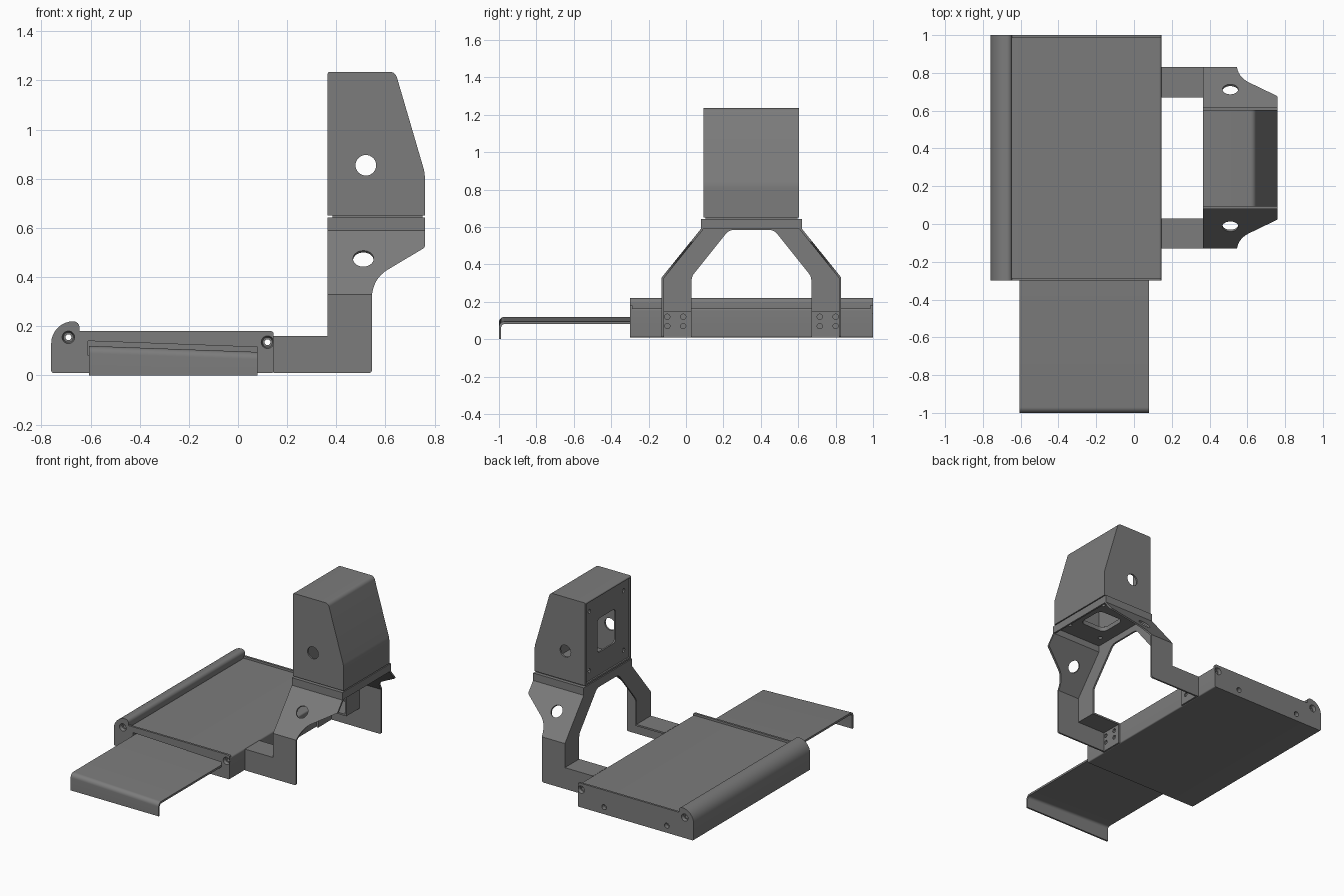
import bpy, bmesh, math
from mathutils import Vector

if "Cube" in bpy.data.objects:
    bpy.data.objects.remove(bpy.data.objects["Cube"], do_unlink=True)

grey = bpy.data.materials.new("mid grey metal")
grey.use_nodes = True
grey.diffuse_color = (0.2, 0.2, 0.2, 1)
grey.node_tree.nodes["Principled BSDF"].inputs["Base Color"].default_value = (0.2, 0.2, 0.2, 1)

MID = 0.35      # y of the bracket's mirror plane
T = 0.012       # sheet thickness
parts = []


def rounded(points):
    """Turn (a, b, radius) corners into an outline with arcs."""
    out = []
    n = len(points)
    for i, pt in enumerate(points):
        p = Vector((pt[0], pt[1], 0))
        r = pt[2] if len(pt) > 2 else 0
        if not r:
            out.append(p)
            continue
        prev, nxt = points[i - 1], points[(i + 1) % n]
        u = (Vector((prev[0], prev[1], 0)) - p).normalized()
        v = (Vector((nxt[0], nxt[1], 0)) - p).normalized()
        half = u.angle(v) / 2
        c = p + (u + v).normalized() * (r / math.sin(half))
        reach = r / math.tan(half)
        s, e = p + u * reach - c, p + v * reach - c
        for k in range(9):
            w = k / 8
            # even steps around the arc
            ang = s.angle(e)
            q = (s * math.sin((1 - w) * ang) + e * math.sin(w * ang)) / math.sin(ang)
            out.append(c + q)
    return out


def prism(name, axis, points, lo, hi, keep=True):
    """Extrude an outline along an axis from lo to hi."""
    place = {"x": lambda a, b, d: (d, a, b),
             "y": lambda a, b, d: (a, d, b),
             "z": lambda a, b, d: (a, b, d)}[axis]
    bm = bmesh.new()
    face = bm.faces.new([bm.verts.new(place(p.x, p.y, lo)) for p in rounded(points)])
    new = bmesh.ops.extrude_face_region(bm, geom=[face])["geom"]
    bmesh.ops.translate(bm, vec=place(0, 0, hi - lo),
                        verts=[g for g in new if isinstance(g, bmesh.types.BMVert)])
    bmesh.ops.recalc_face_normals(bm, faces=bm.faces)
    mesh = bpy.data.meshes.new(name)
    bm.to_mesh(mesh)
    bm.free()
    ob = bpy.data.objects.new(name, mesh)
    bpy.context.collection.objects.link(ob)
    mesh.materials.append(grey)
    if keep:
        parts.append(ob)
    return ob


def rect(a0, a1, b0, b1, r=0):
    return [(a0, b0, r), (a1, b0, r), (a1, b1, r), (a0, b1, r)]


def rod(centre, direction, r, length, r2=None):
    """Round cutter, or a cone when r2 is given."""
    bm = bmesh.new()
    bmesh.ops.create_cone(bm, cap_ends=True, segments=32, radius1=r,
                          radius2=r if r2 is None else r2, depth=length)
    mesh = bpy.data.meshes.new("cutter")
    bm.to_mesh(mesh)
    bm.free()
    mesh.materials.append(grey)
    ob = bpy.data.objects.new("cutter", mesh)
    ob.rotation_euler = Vector(direction).to_track_quat("Z", "Y").to_euler()
    ob.location = centre
    bpy.context.collection.objects.link(ob)
    return ob


def cut(ob, cutters, operation="DIFFERENCE"):
    bpy.context.view_layer.objects.active = ob
    for c in cutters:
        c.hide_render = True
        mod = ob.modifiers.new("cut", "BOOLEAN")
        mod.operation, mod.solver, mod.object = operation, "EXACT", c
        bpy.ops.object.modifier_apply(modifier=mod.name)
        bpy.data.objects.remove(c, do_unlink=True)


# Platform with a rolled edge, and raised end plates
def platform_outline(top):
    return [(-0.76, 0.01, 0.01), (0.145, 0.01, 0.008), (0.145, top, 0.012),
            (-0.645, top), (-0.645, 0.22, 0.025), (-0.76, 0.22, 0.09)]


def platform_cutters():
    slot = [(-0.61, 0.08), (0.08, 0.08), (0.08, 0.115), (-0.61, 0.14)]
    cutters = [prism("cutter", "y", slot, -0.4, -0.2, False)]
    for x, z in ((-0.69, 0.155), (0.12, 0.135)):
        cutters.append(rod((x, 0.35, z), (0, 1, 0), 0.012, 1.5))
        cutters.append(rod((x, -0.29, z), (0, 1, 0), 0.026, 0.024, 0.02))
        cutters.append(rod((x, 0.99, z), (0, -1, 0), 0.026, 0.024, 0.02))
    for x in (-0.06, -0.55):
        cutters.append(rod((x, 1, 0.06), (0, 1, 0), 0.018, 0.06))
    return cutters


for name, top, lo, hi in (("platform_body", 0.165, -0.285, 0.985),
                          ("platform_front_end", 0.18, -0.3, -0.285),
                          ("platform_back_end", 0.18, 0.985, 1.0)):
    cut(prism(name, "y", platform_outline(top), lo, hi), platform_cutters())

# Sliding tray: bent sheet, slightly tilted sideways
tray = prism("sliding_tray", "x",
             [(-1, 0), (-1, 0.12, 0.03), (-0.21, 0.12), (-0.21, 0.106),
              (-0.988, 0.106, 0.018), (-0.988, 0)], -0.607, 0.08)
for v in tray.data.vertices:
    if v.co.z > 0.05:
        v.co.z -= 0.036 * (v.co.x + 0.607)

# Bracket legs: folded outer sheet trimmed to the side outline
side_outline = [(0.145, 0.01), (0.545, 0.01, 0.012), (0.545, 0.392, 0.13),
                (0.76, 0.52, 0.012), (0.76, 0.643), (0.365, 0.643),
                (0.365, 0.16), (0.145, 0.16)]
fold = [(0.48, 0), (0.48, 0.33), (0.27, 0.59), (0.27, 0.643),
        (0.27 - T, 0.643), (0.27 - T, 0.586), (0.48 - T, 0.326), (0.48 - T, 0)]
for s, label in ((-1, "front"), (1, "back")):
    def across(d0, d1):
        return sorted((MID + s * d0, MID + s * d1))
    y0, y1 = across(0.32, 0.48)
    leg = prism(label + "_leg_sheet", "x", [(MID + s * d, z) for d, z in fold], 0.1, 0.8)
    cut(leg, [prism("cutter", "y", side_outline, -0.5, 1.5, False)], "INTERSECT")
    cut(leg, [rod((0.51, MID + s * 0.363, 0.475), (0, s * 0.26, 0.21), 0.042, 0.1)])
    # arm top and bolted end
    prism(label + "_arm_top", "z", rect(0.145, 0.377, y0, y1), 0.16 - T, 0.16)
    end = prism(label + "_arm_end", "x", rect(y0, y1, 0.01, 0.16), 0.146, 0.146 + T)
    cut(end, [rod((0.15, MID + s * d, z), (1, 0, 0), 0.014, 0.1)
              for d in (0.365, 0.45) for z in (0.07, 0.12)])

# Arch flange joining both legs
half_arch = [(0.32, 0.15), (0.48, 0.15), (0.48, 0.33), (0.27, 0.59), (0.27, 0.643)]
inner = [(0.12, 0.585, 0.06), (0.32, 0.335, 0.06)]
arch = [(MID + d, z) for d, z in half_arch]
arch += [(MID - d, z) for d, z in reversed(half_arch)]
arch += [(MID - d, z, r) for d, z, r in reversed(inner)]
arch += [(MID + d, z, r) for d, z, r in inner]
prism("arch_flange", "x", arch, 0.365, 0.365 + T)


# Seat plate under the housing, with its lip
def floor_cutters():
    cutters = [prism("cutter", "z", rect(0.47, 0.67, 0.25, 0.45, 0.04), 0.5, 0.7, False)]
    for x in (0.44, 0.70):
        for d in (-0.17, 0.17):
            cutters.append(rod((x, MID + d, 0.62), (0, 0, 1), 0.014, 0.2))
    return cutters


seat = prism("seat_plate", "z", rect(0.365, 0.76, MID - 0.27, MID + 0.27), 0.631, 0.643)
cut(seat, floor_cutters())
prism("seat_lip", "x", rect(MID - 0.27, MID + 0.27, 0.59, 0.643), 0.76 - T, 0.76)
spacer = prism("seat_spacer", "z", rect(0.385, 0.75, 0.105, 0.595), 0.64, 0.652)
cut(spacer, floor_cutters())

# Housing: hollow shell open towards the platform
shell = prism("housing_shell", "y",
              [(0.365, 0.65), (0.76, 0.65), (0.76, 0.825, 0.12),
               (0.64, 1.235, 0.03), (0.365, 1.235, 0.008)], 0.093, 0.603)
hollow = [(0.3, 0.662), (0.748, 0.662), (0.748, 0.823, 0.11),
          (0.631, 1.223, 0.02), (0.3, 1.223)]
cut(shell, [prism("cutter", "y", hollow, 0.105, 0.591, False),
            rod((0.52, MID, 0.855), (0, 1, 0), 0.042, 0.8)] + floor_cutters())

# Recessed panel with a window and corner screw holes
panel = prism("window_panel", "x", rect(0.105, 0.591, 0.662, 1.223), 0.376, 0.376 + T)
cut(panel, [prism("cutter", "x", rect(0.25, 0.45, 0.82, 1.06, 0.025), 0.3, 0.45, False)]
    + [rod((0.38, MID + d, z), (1, 0, 0), 0.014, 0.1)
       for d in (-0.19, 0.19) for z in (0.73, 1.15)])

# Smooth arcs, sharp folds
bpy.ops.object.select_all(action="DESELECT")
for ob in parts:
    ob.select_set(True)
bpy.context.view_layer.objects.active = parts[0]
bpy.ops.object.shade_smooth_by_angle(angle=math.radians(30))
